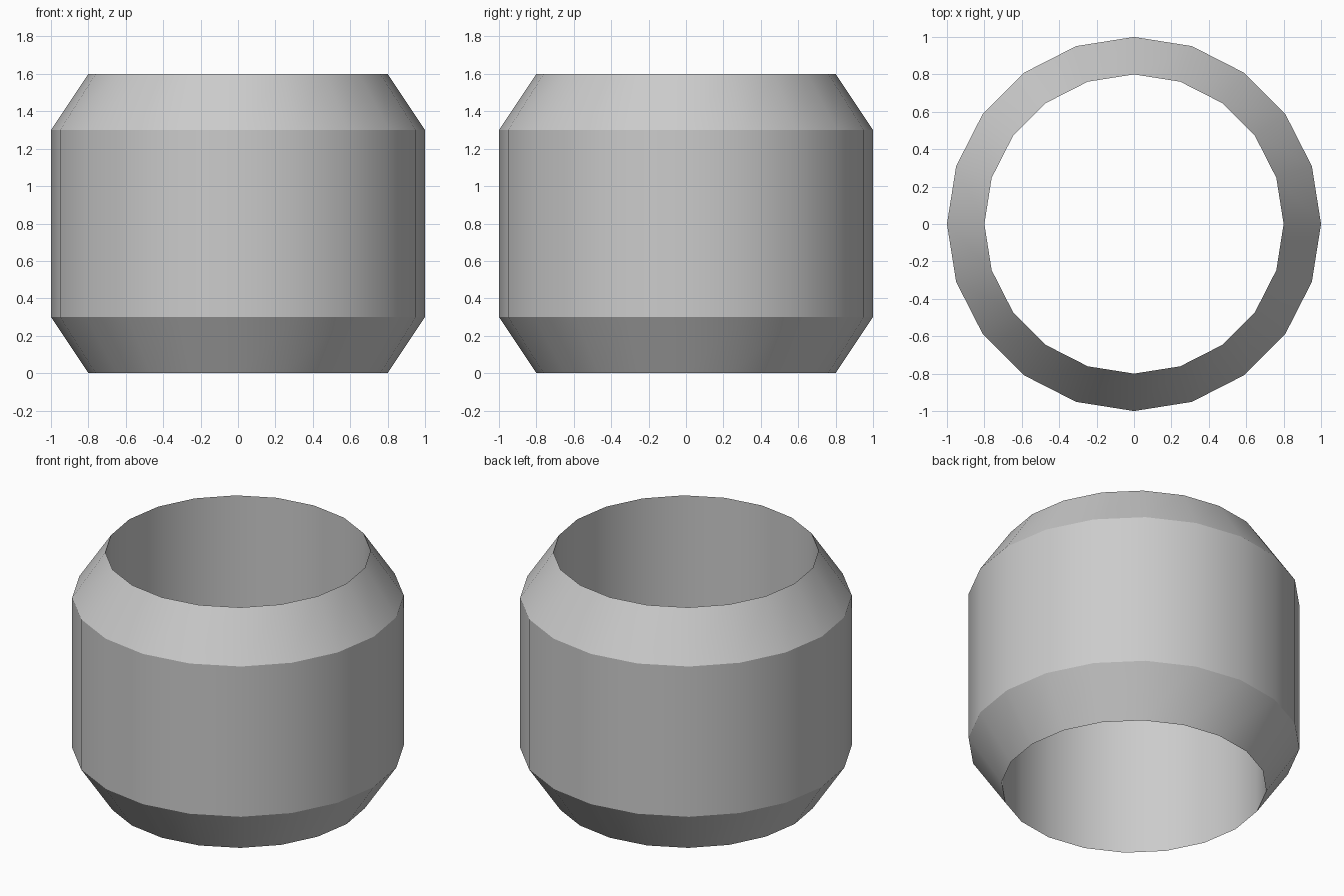
import bpy
import bmesh
from math import cos, sin, tau, radians

if "Cube" in bpy.data.objects:
    bpy.data.objects.remove(bpy.data.objects["Cube"])

SIDES = 20
# Closed cross-section (radius, height): straight bore, chamfered outside
PROFILE = [(0.8, 0.0), (1.0, 0.3), (1.0, 1.3), (0.8, 1.6)]

# Ring body: sweep the section around z
bm = bmesh.new()
rings = [[bm.verts.new((r * cos(tau * i / SIDES), r * sin(tau * i / SIDES), z))
          for i in range(SIDES)] for r, z in PROFILE]
for k, lower in enumerate(rings):
    upper = rings[(k + 1) % len(rings)]
    for i in range(SIDES):
        j = (i + 1) % SIDES
        bm.faces.new((lower[i], lower[j], upper[j], upper[i]))
bmesh.ops.recalc_face_normals(bm, faces=bm.faces)

mesh = bpy.data.meshes.new("chamfered_ring")
bm.to_mesh(mesh)
bm.free()
ring = bpy.data.objects.new("chamfered_ring", mesh)
bpy.context.collection.objects.link(ring)

# Smooth around the ring, crisp at the chamfers
bpy.context.view_layer.objects.active = ring
ring.select_set(True)
bpy.ops.object.shade_smooth_by_angle(angle=radians(30))
